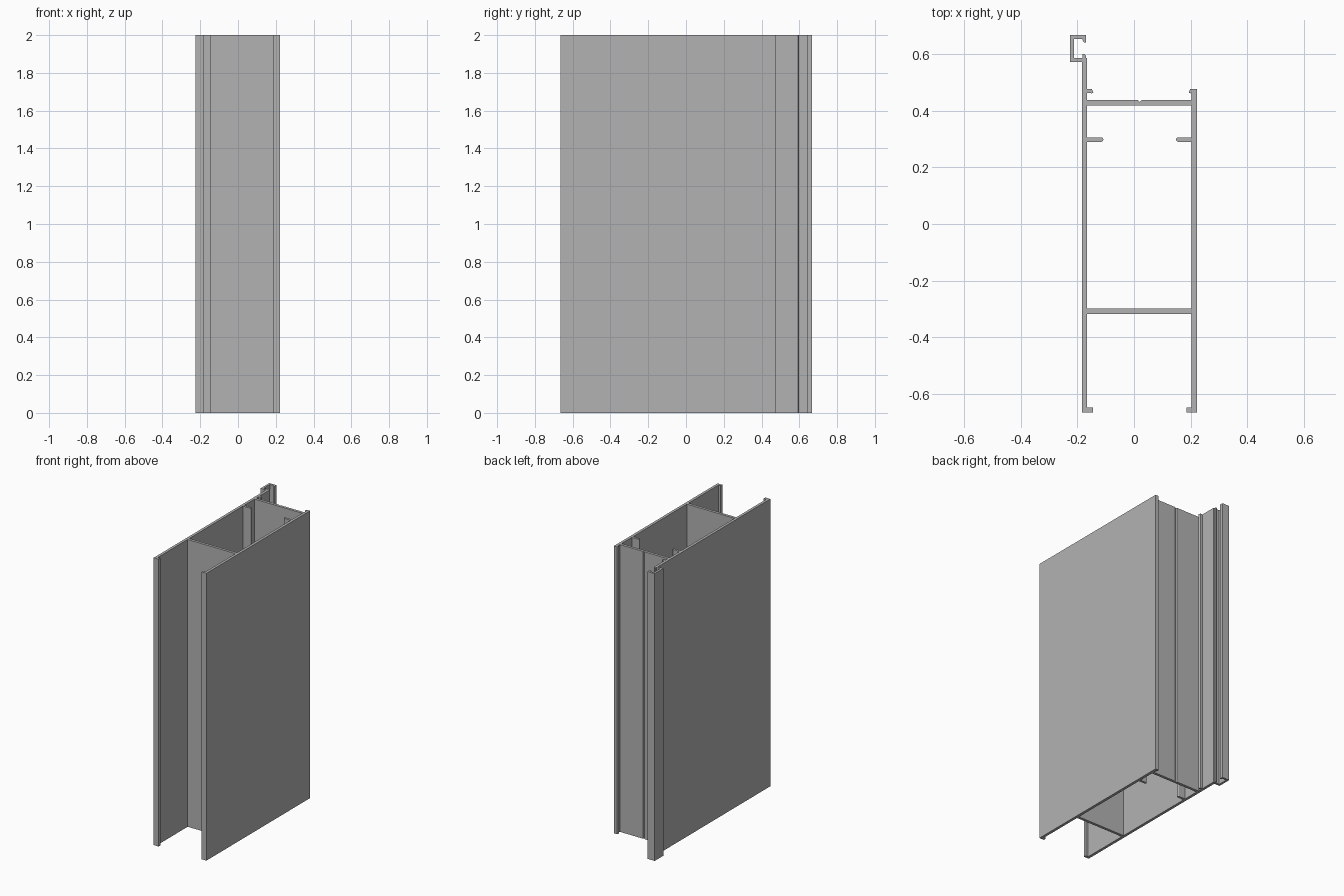
import bpy, bmesh, math

HEIGHT = 2.0

old = bpy.data.objects.get("Cube")
if old:
    bpy.data.objects.remove(old, do_unlink=True)

# Single plain grey finish
grey = bpy.data.materials.new("plain_grey")
grey.use_nodes = True
colour = (0.45, 0.45, 0.45, 1)
grey.diffuse_color = colour
grey.node_tree.nodes["Principled BSDF"].inputs["Base Color"].default_value = colour


def extrude_profile(name, outline):
    """Stand a closed plan outline up to the full height."""
    bm = bmesh.new()
    base = bm.faces.new([bm.verts.new((x, y, 0)) for x, y in outline])
    top = bmesh.ops.extrude_face_region(bm, geom=[base], use_keep_orig=True)["geom"]
    for v in top:
        if isinstance(v, bmesh.types.BMVert):
            v.co.z = HEIGHT
    bmesh.ops.recalc_face_normals(bm, faces=bm.faces)
    mesh = bpy.data.meshes.new(name)
    bm.to_mesh(mesh)
    bm.free()
    mesh.materials.append(grey)
    obj = bpy.data.objects.new(name, mesh)
    bpy.context.collection.objects.link(obj)
    return obj


def rect(x0, x1, y0, y1):
    return [(x0, y0), (x1, y0), (x1, y1), (x0, y1)]


def round_fin(root, tip, y0, y1, steps=6):
    """Thin rib with a half-round tip, pointing from root towards tip."""
    r, mid = (y1 - y0) / 2, (y0 + y1) / 2
    side = 1 if tip > root else -1
    arc = [-math.pi / 2 + math.pi * i / steps for i in range(steps + 1)]
    return [(root, y1), (root, y0)] + [
        (tip + side * r * (math.cos(a) - 1), mid + r * math.sin(a)) for a in arc]


# Wall faces in plan: outer and inner x of each long wall
FRONT = -0.665
RO, RI = -0.184, -0.165
LI, LO = 0.203, 0.222

# Long walls
extrude_profile("right_wall", rect(RO, RI, FRONT, 0.585))
extrude_profile("left_wall", rect(LI, LO, FRONT, 0.477))

# Cross webs, the rear one with a fine centre groove
extrude_profile("front_web", rect(RI, LI, -0.318, -0.299))
extrude_profile("rear_web", [
    (RI, 0.418), (LI, 0.418), (LI, 0.437),
    (0.027, 0.437), (0.02, 0.431), (0.013, 0.437), (RI, 0.437)])

# Front lips, inner ribs and rear hooked lips on each wall
for side, root, lip, rib, hook in (("right", RI, -0.145, -0.108, -0.143),
                                   ("left", LI, 0.186, 0.148, 0.193)):
    d = 1 if side == "right" else -1
    extrude_profile(side + "_front_lip", rect(root, lip, FRONT, -0.647))
    extrude_profile(side + "_inner_rib", round_fin(root, rib, 0.29, 0.306))
    extrude_profile(side + "_rear_lip", [
        (root, 0.463), (hook - d * 0.005, 0.461), (hook, 0.464),
        (hook - d * 0.006, 0.477), (root, 0.477)])

# Open C channel at the rear of the right wall
CO, CI, MOUTH = -0.226, -0.211, -0.17
extrude_profile("channel_back", rect(CO, CI, 0.571, 0.667))
extrude_profile("channel_rear_flange", rect(CI, MOUTH, 0.653, 0.667))
extrude_profile("channel_front_flange", rect(CI, RO, 0.571, 0.585))
lip_x = -0.181
extrude_profile("channel_rear_lip", [
    (lip_x, 0.653), (lip_x, 0.648), (-0.177, 0.641), (MOUTH, 0.641), (MOUTH, 0.653)])
extrude_profile("channel_front_lip", [
    (lip_x, 0.585), (MOUTH, 0.585), (MOUTH, 0.594), (-0.174, 0.599), (lip_x, 0.599)])
